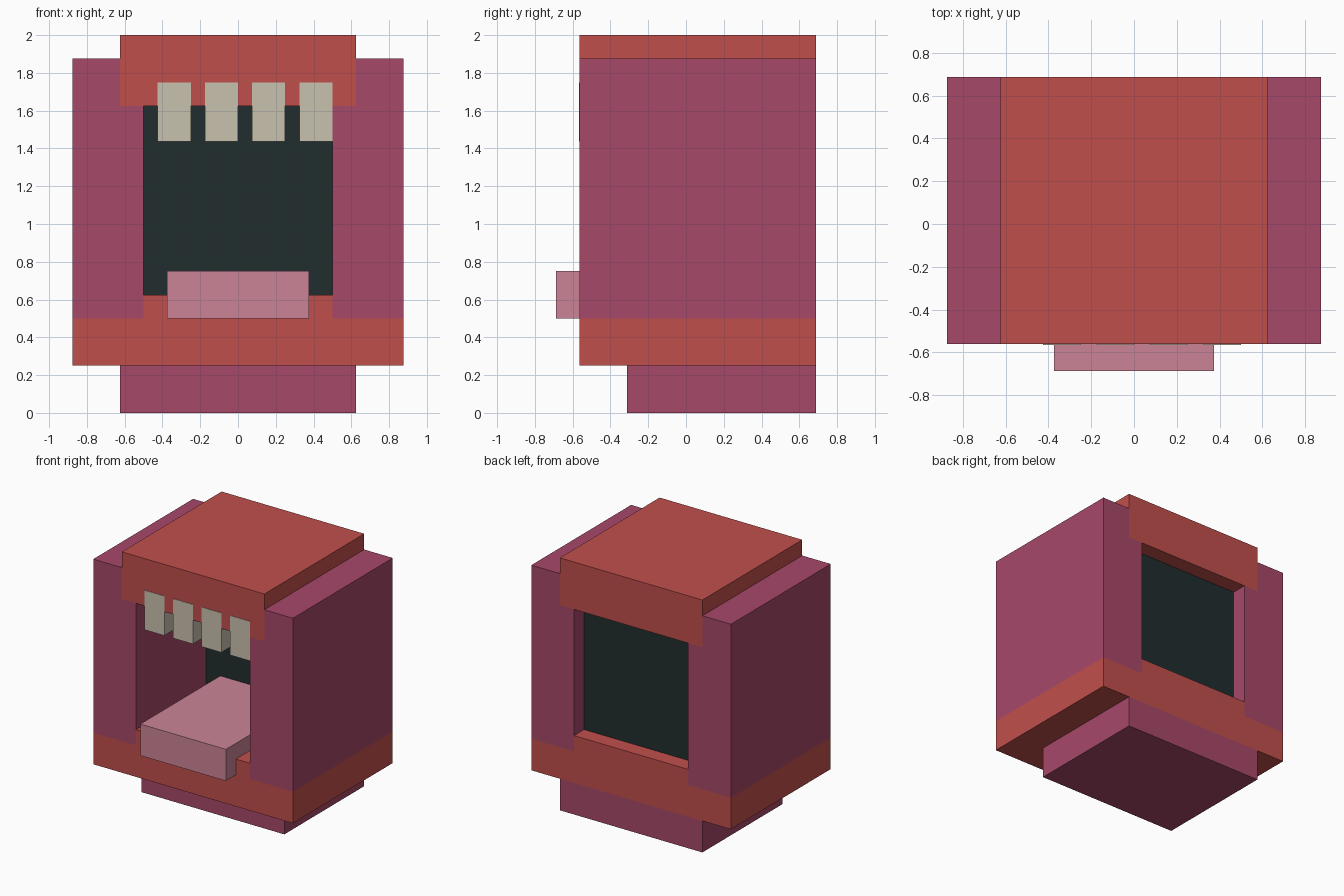
import bpy, bmesh

if "Cube" in bpy.data.objects:
    bpy.data.objects.remove(bpy.data.objects["Cube"])


def linear(c):
    c /= 255
    return c / 12.92 if c <= 0.04045 else ((c + 0.055) / 1.055) ** 2.4


def material(name, rgb):
    m = bpy.data.materials.new(name)
    m.diffuse_color = (*[linear(c) for c in rgb], 1)
    m.use_nodes = True
    m.node_tree.nodes["Principled BSDF"].inputs["Base Color"].default_value = m.diffuse_color
    return m


RED = material("brick red", (192, 79, 76))
PLUM = material("plum", (167, 72, 105))
DARK = material("dark teal", (33, 45, 46))
BONE = material("bone", (201, 193, 175))
PINK = material("pink", (203, 132, 151))

FRONT, BACK = -0.5625, 0.6875


def extrude(name, outline, y0, y1, mat):
    """Extrude an (x, z) outline along y."""
    bm = bmesh.new()
    face = bm.faces.new([bm.verts.new((x, y0, z)) for x, z in outline])
    new = bmesh.ops.extrude_face_region(bm, geom=[face])["geom"]
    bmesh.ops.translate(bm, vec=(0, y1 - y0, 0),
                        verts=[v for v in new if isinstance(v, bmesh.types.BMVert)])
    bmesh.ops.recalc_face_normals(bm, faces=bm.faces)
    mesh = bpy.data.meshes.new(name)
    bm.to_mesh(mesh)
    bm.free()
    mesh.materials.append(mat)
    ob = bpy.data.objects.new(name, mesh)
    bpy.context.collection.objects.link(ob)
    return ob


def box(name, x0, x1, y0, y1, z0, z1, mat):
    return extrude(name, [(x0, z0), (x1, z0), (x1, z1), (x0, z1)], y0, y1, mat)


# Neck below the head
box("neck", -0.625, 0.625, -0.3125, BACK, 0, 0.25, PLUM)

# Lower jaw with a raised mouth floor between the cheeks
half = [(0.875, 0.25), (0.875, 0.5), (0.5, 0.5), (0.5, 0.625)]
extrude("lower_jaw", half + [(-x, z) for x, z in reversed(half)], FRONT, BACK, RED)

# Cheeks, notched at the top to hold the upper jaw
cheek = [(0.5, 0.5), (0.875, 0.5), (0.875, 1.875),
         (0.625, 1.875), (0.625, 1.625), (0.5, 1.625)]
for side, s in (("right", 1), ("left", -1)):
    extrude(side + "_cheek", [(s * x, z) for x, z in cheek], FRONT, BACK, PLUM)

# Upper jaw
box("upper_jaw", -0.625, 0.625, FRONT, BACK, 1.625, 2, RED)

# Dark throat panel, recessed from the back
box("throat", -0.5, 0.5, 0.3125, 0.5625, 0.625, 1.625, DARK)

# Tongue
box("tongue", -0.375, 0.375, -0.6875, 0.3125, 0.5, 0.75, PINK)

# Upper teeth, just proud of the jaw
for i in range(4):
    right = -0.25 + 0.25 * i
    box(f"tooth_{i + 1}", right - 0.175, right, FRONT - 0.003, FRONT + 0.125,
        1.4375, 1.75, BONE)
